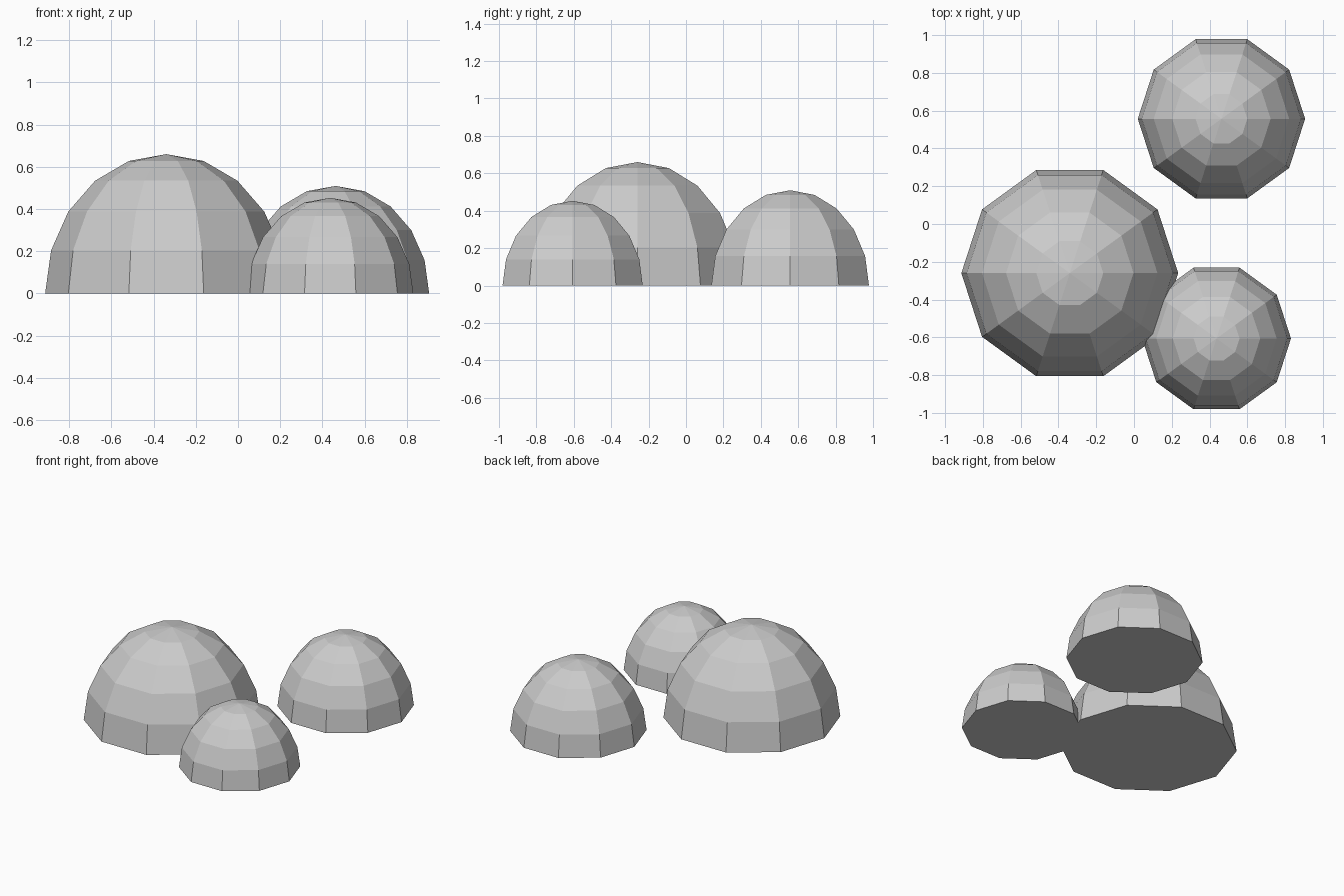
import bpy
import bmesh
from mathutils import Matrix

if "Cube" in bpy.data.objects:
    bpy.data.objects.remove(bpy.data.objects["Cube"])

# One plain grey for everything
GREY = (0.6, 0.6, 0.6, 1.0)
grey = bpy.data.materials.new("light_grey")
grey.use_nodes = True
grey.diffuse_color = GREY
grey.node_tree.nodes["Principled BSDF"].inputs["Base Color"].default_value = GREY


def dome(name, x, y, radius):
    """Ten-sided faceted dome, slightly taller than wide, with a closed flat base."""
    bm = bmesh.new()
    bmesh.ops.create_uvsphere(
        bm, u_segments=10, v_segments=10, radius=radius,
        matrix=Matrix.Rotation(1.5707963, 4, 'Z'))
    # Keep the upper half and cap it
    bmesh.ops.bisect_plane(
        bm, geom=bm.verts[:] + bm.edges[:] + bm.faces[:], dist=1e-4,
        plane_co=(0, 0, 0), plane_no=(0, 0, 1), clear_inner=True)
    rim = [e for e in bm.edges if e.is_boundary]
    bmesh.ops.holes_fill(bm, edges=rim, sides=0)
    bmesh.ops.scale(bm, vec=(1, 1, 1.15), verts=bm.verts)
    bmesh.ops.recalc_face_normals(bm, faces=bm.faces)

    mesh = bpy.data.meshes.new(name)
    bm.to_mesh(mesh)
    bm.free()
    mesh.materials.append(grey)
    obj = bpy.data.objects.new(name, mesh)
    obj.location = (x, y, 0)
    bpy.context.collection.objects.link(obj)


dome("large_dome", -0.34, -0.26, 0.574)
dome("back_dome", 0.463, 0.557, 0.443)
dome("small_front_dome", 0.437, -0.606, 0.394)
